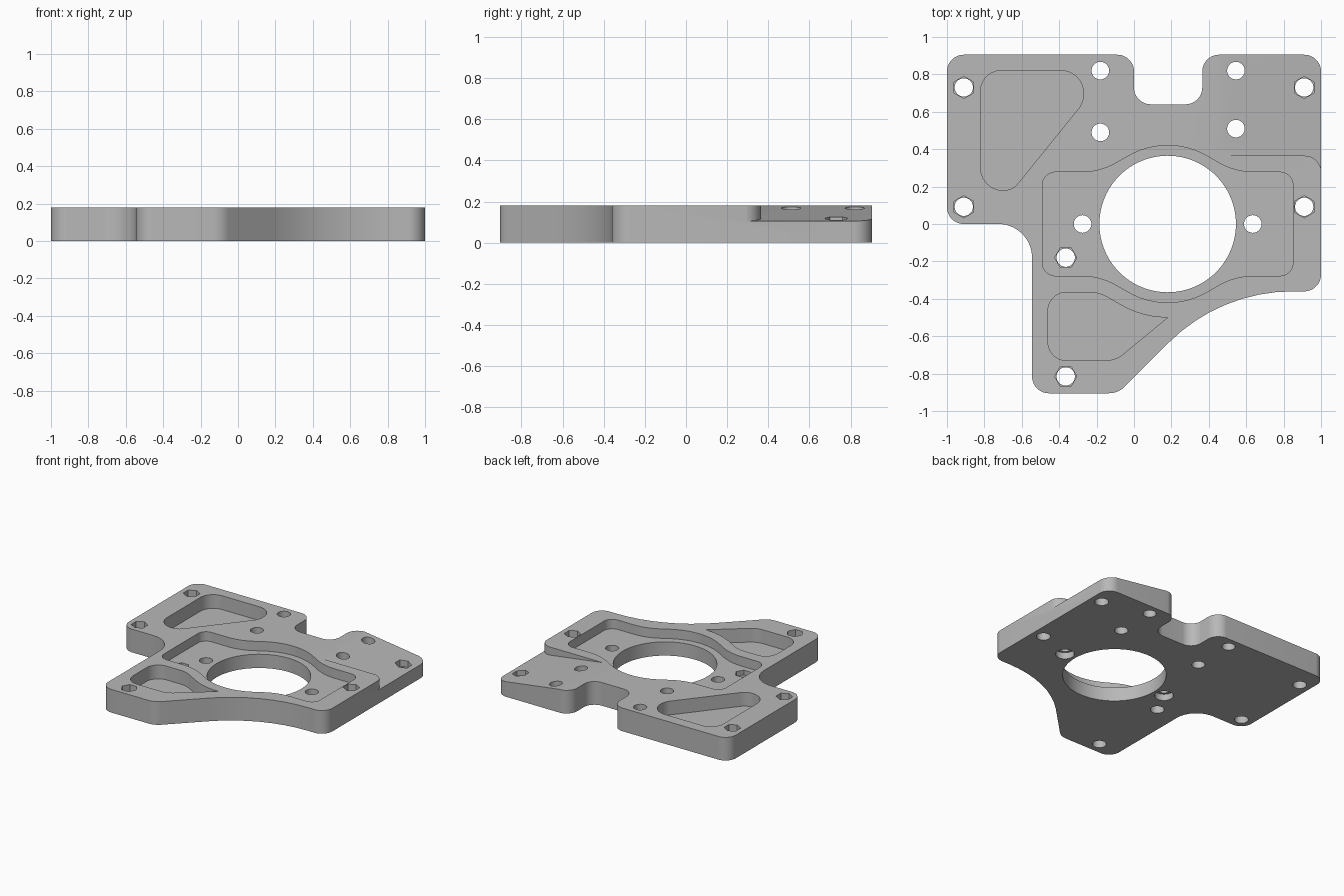
import bpy, bmesh, math
from mathutils import Vector

THICK = 0.18        # plate thickness
FLOOR = 0.107       # motor recess floor
POCKET = 0.073      # lightening pocket floor
ABOVE, BELOW = 0.3, -0.1

old = bpy.data.objects.get("Cube")
if old:
    bpy.data.objects.remove(old, do_unlink=True)

grey = bpy.data.materials.new("plain grey")
grey.use_nodes = True
tone = (0.48, 0.48, 0.48, 1)
grey.diffuse_color = tone
grey.node_tree.nodes["Principled BSDF"].inputs["Base Color"].default_value = tone


def rounded(corners):
    """Turn (x, y, radius) corners into an outline with tangent arcs."""
    out = []
    n = len(corners)
    for i, (x, y, r) in enumerate(corners):
        p = Vector((x, y))
        if r == 0:
            out.append(p)
            continue
        a = (Vector(corners[i - 1][:2]) - p).normalized()
        b = (Vector(corners[(i + 1) % n][:2]) - p).normalized()
        half = (math.pi - a.angle(b)) / 2
        centre = p + (a + b).normalized() * (r / math.cos(half))
        start = p + a * r * math.tan(half) - centre
        end = p + b * r * math.tan(half) - centre
        sweep = start.angle_signed(end)      # clockwise positive
        steps = max(6, int(abs(sweep) / math.radians(5)))
        for k in range(steps + 1):
            t = -sweep * k / steps
            c, s = math.cos(t), math.sin(t)
            out.append(centre + Vector((start.x * c - start.y * s,
                                        start.x * s + start.y * c)))
    return out


def ring(x, y, r, sides=48, turn=0):
    return [Vector((x + r * math.cos(turn + math.tau * k / sides),
                    y + r * math.sin(turn + math.tau * k / sides)))
            for k in range(sides)]


def prism(name, outline, z0, z1):
    """Extrude an outline; z0 may be a function of x for a sloping base."""
    base = z0 if callable(z0) else (lambda x: z0)
    bm = bmesh.new()
    low = [bm.verts.new((p.x, p.y, base(p.x))) for p in outline]
    high = [bm.verts.new((p.x, p.y, z1)) for p in outline]
    bm.faces.new(low)
    bm.faces.new(high)
    for i in range(len(low)):
        j = (i + 1) % len(low)
        bm.faces.new((low[i], low[j], high[j], high[i]))
    bmesh.ops.recalc_face_normals(bm, faces=bm.faces)
    mesh = bpy.data.meshes.new(name)
    bm.to_mesh(mesh)
    bm.free()
    mesh.materials.append(grey)
    ob = bpy.data.objects.new(name, mesh)
    bpy.context.collection.objects.link(ob)
    return ob


# Plate outline with the back notch and the swept front edge
R = 0.09
plate = prism("mounting_plate", rounded([
    (-1, 0.905, R), (-1, 0, R), (-0.545, 0, 0.18), (-0.545, -0.905, R),
    (-0.085, -0.905, 0.12), (0.46, -0.36, 0.94), (1, -0.36, R),
    (1, 0.905, R), (0.365, 0.905, R), (0.365, 0.64, R),
    (0, 0.64, R), (0, 0.905, R)]), 0, THICK)

bpy.context.view_layer.objects.active = plate
plate.select_set(True)


def cut(name, outline, z0, z1):
    cutter = prism(name, outline, z0, z1)
    cutter.hide_render = True
    mod = plate.modifiers.new(name, 'BOOLEAN')
    mod.operation = 'DIFFERENCE'
    mod.solver = 'EXACT'
    mod.object = cutter
    bpy.ops.object.modifier_apply(modifier=name)
    bpy.data.objects.remove(cutter, do_unlink=True)


# Motor recess: rectangle with a bulge round the bore on both sides
CX, W, H, BULGE = 0.18, 0.67, 0.277, 0.42
apex = BULGE / math.cos(math.pi / 6)
foot = (apex - H) / math.tan(math.pi / 6)
upper = [(CX + W, H, 0.07), (CX + foot, H, 0.37), (CX, apex, BULGE),
         (CX - foot, H, 0.37), (CX - W, H, 0.07)]
lower = [(x, -y, r) for x, y, r in reversed(upper)]
cut("motor_recess", rounded(upper + lower), FLOOR, ABOVE)

# Lightening pockets
cut("back_pocket", rounded([
    (-0.82, 0.82, 0.11), (-0.82, 0.18, 0.12), (-0.65, 0.18, 0.1),
    (-0.27, 0.65, 0.12), (-0.27, 0.82, 0.12)]), POCKET, ABOVE)
cut("front_pocket", rounded([
    (-0.46, -0.365, 0.1), (-0.46, -0.73, 0.1), (-0.1, -0.73, 0.15),
    (0.18, -0.5, 0), (0.046, -0.5, 0.49), (-0.188, -0.365, 0.2)]),
    POCKET, ABOVE)

# Sloping back corner
cut("ramp", rounded([
    (0.4, 0.365, 0), (1.002, 0.365, R), (1.002, 0.27, 0),
    (1.1, 0.27, 0), (1.1, 1, 0), (0.4, 1, 0)]),
    lambda x: THICK - (x - 0.46) * 0.138, ABOVE)

# Central bore
cut("bore", ring(CX, 0, 0.365, 96), BELOW, ABOVE)

# Plain screw holes
for x, y in [(-0.18, 0.82), (-0.18, 0.49), (0.545, 0.82), (0.545, 0.51)]:
    cut("screw_hole", ring(x, y, 0.047), BELOW, ABOVE)

# Motor screw holes, counterbored underneath
for side in (-1, 1):
    x = CX + side * 0.455
    cut("motor_hole", ring(x, 0, 0.047), BELOW, ABOVE)
    cut("counterbore", ring(x, 0, 0.066), BELOW, 0.05)

# Bolt holes with hexagonal nut seats
bolts = [(sx * 0.91, y, math.pi / 6) for sx in (-1, 1) for y in (0.73, 0.092)]
bolts += [(-0.365, y, 0) for y in (-0.18, -0.815)]
for x, y, turn in bolts:
    cut("bolt_hole", ring(x, y, 0.049), BELOW, ABOVE)
    cut("nut_seat", ring(x, y, 0.059, 6, turn), POCKET, ABOVE)

bpy.ops.object.shade_smooth_by_angle(angle=math.radians(25))
